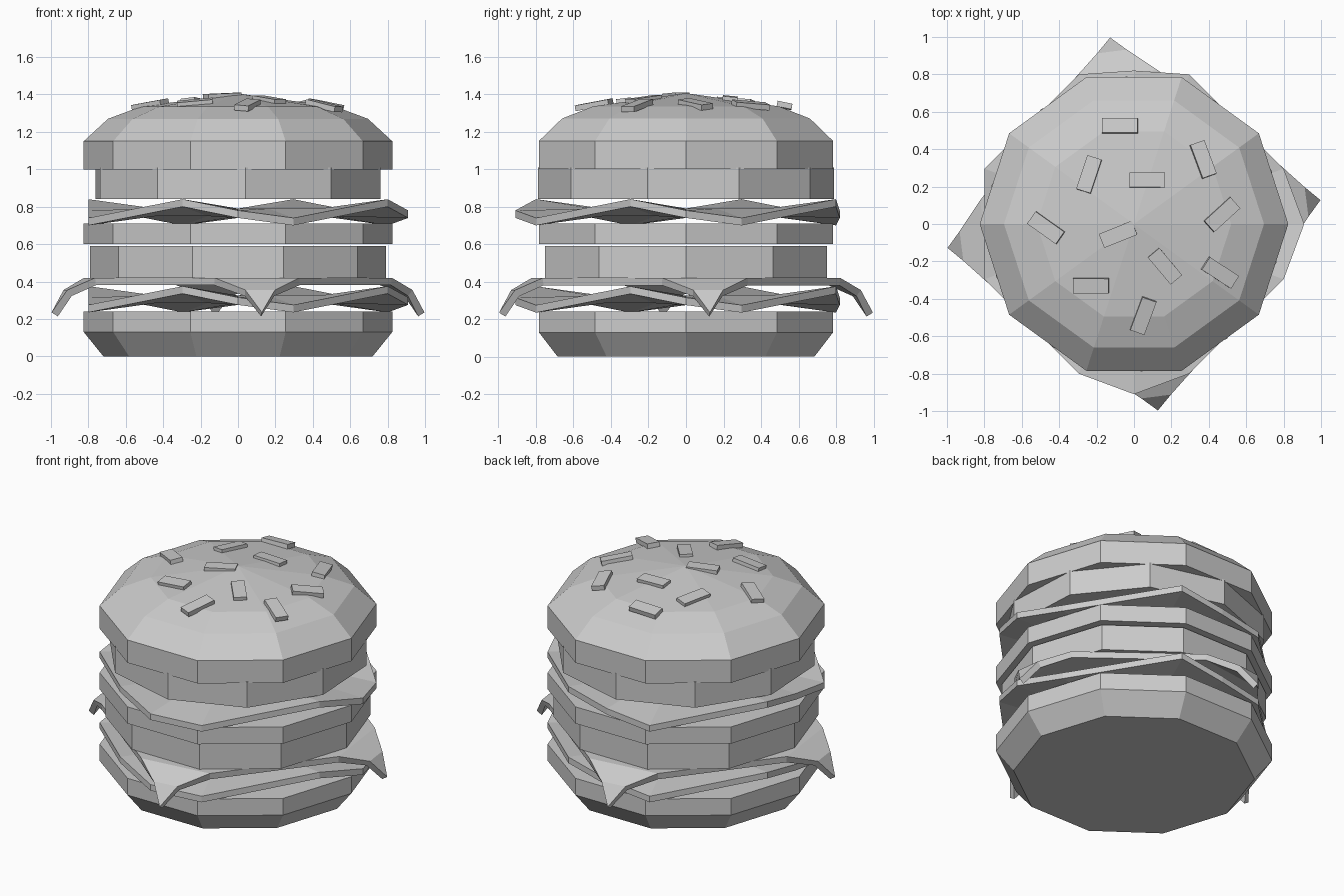
import bpy
from math import sin, cos, radians, hypot
from mathutils import Matrix, Vector

if "Cube" in bpy.data.objects:
    bpy.data.objects.remove(bpy.data.objects["Cube"])


def add_mesh(name, verts, faces):
    me = bpy.data.meshes.new(name)
    me.from_pydata(verts, [], faces)
    me.update()
    ob = bpy.data.objects.new(name, me)
    bpy.context.collection.objects.link(ob)
    return ob


def bridge(rings, n):
    """Quads joining consecutive rings of n points."""
    return [(r * n + i, r * n + (i + 1) % n, (r + 1) * n + (i + 1) % n, (r + 1) * n + i)
            for r in range(rings - 1) for i in range(n)]


def stack(name, profile, phase=0.0, apex=None):
    """Ten-sided solid from (radius, z) rings, with a flat or pointed top."""
    n = 10
    verts = [(r * cos(radians(36 * i + phase)), r * sin(radians(36 * i + phase)), z)
             for r, z in profile for i in range(n)]
    faces = bridge(len(profile), n) + [tuple(reversed(range(n)))]
    base = (len(profile) - 1) * n
    if apex:
        verts.append((0, 0, apex))
        faces += [(base + i, base + (i + 1) % n, len(verts) - 1) for i in range(n)]
    else:
        faces.append(tuple(base + i for i in range(n)))
    return add_mesh(name, verts, faces)


def lettuce(name, z0):
    """Leaf whose rim climbs along each side and drops at each corner."""
    rim = []
    for k, tip in enumerate((0.91, 0.82, 0.80, 0.91)):
        a = 90 * k
        rim += [(a - 20.3, 0.853, 0.12), (a, tip, 0.06), (a + 20.3, 0.853, 0.02)]
    n = len(rim)
    verts = []
    for scale, flat, dz in ((0.55, True, 0.02), (1, False, -0.02),
                            (1, False, 0.02), (0.55, True, 0.06)):
        for a, r, h in rim:
            z = z0 + (0.03 if flat else h) + dz
            verts.append((scale * r * cos(radians(a)), scale * r * sin(radians(a)), z))
    faces = bridge(4, n) + [tuple(reversed(range(n))), tuple(3 * n + i for i in range(n))]
    return add_mesh(name, verts, faces)


# Buns and patties
stack("bottom_bun", [(0.72, 0), (0.825, 0.13), (0.825, 0.24)])
stack("lower_patty", [(0.79, 0.42), (0.79, 0.59)])
stack("middle_bun", [(0.825, 0.60), (0.825, 0.71)])
stack("upper_patty", [(0.79, 0.84), (0.79, 1.01)], phase=21)
stack("top_bun", [(0.825, 1.0), (0.825, 1.15), (0.695, 1.27), (0.52, 1.335)], apex=1.405)

# Lettuce leaves
lettuce("lower_lettuce", 0.235)
lettuce("upper_lettuce", 0.70)

# Cheese slice: flat middle with four folded corners
verts, faces, middle = [], [], []
for k in range(4):
    rot = Matrix.Rotation(radians(90 * k + 7.3), 3, 'Z')
    b = len(verts)
    for p in ((0.80, -0.23, 0.42), (0.80, 0.23, 0.42), (0.93, -0.08, 0.355),
              (0.93, 0.08, 0.355), (1.005, 0, 0.235)):
        verts.append(rot @ Vector(p))
    faces += [(b, b + 2, b + 3, b + 1), (b + 2, b + 4, b + 3)]
    middle += [b, b + 1]
cheese = add_mesh("cheese_slice", verts, faces + [tuple(middle)])
mod = cheese.modifiers.new("thickness", 'SOLIDIFY')
mod.thickness = 0.04
mod.offset = -1

# Sesame seeds: x, y, turn in degrees
seeds = [(-0.075, 0.525, 0), (-0.24, 0.265, 72), (0.07, 0.235, 0), (0.37, 0.345, -70),
         (0.47, 0.05, 42), (-0.47, -0.02, -35), (-0.085, -0.055, 22), (0.165, -0.225, -50),
         (0.46, -0.26, -33), (-0.23, -0.33, 0), (0.05, -0.49, 70)]
corners = [(x, y) for x, y in ((-1, -1), (1, -1), (1, 1), (-1, 1))]
for i, (x, y, turn) in enumerate(seeds):
    r = hypot(x, y)
    tilt = Vector((0, 0, 1)).rotation_difference(Vector((x * 0.4, y * 0.4, 1))).to_matrix().to_4x4()
    box = [(sx * 0.095, sy * 0.04, z) for z in (-0.015, 0.015) for sx, sy in corners]
    ob = add_mesh(f"sesame_seed_{i + 1}", box,
                  bridge(2, 4) + [(3, 2, 1, 0), (4, 5, 6, 7)])
    ob.matrix_world = (Matrix.Translation((x, y, 1.403 - 0.12 * r)) @ tilt
                       @ Matrix.Rotation(radians(turn), 4, 'Z'))
